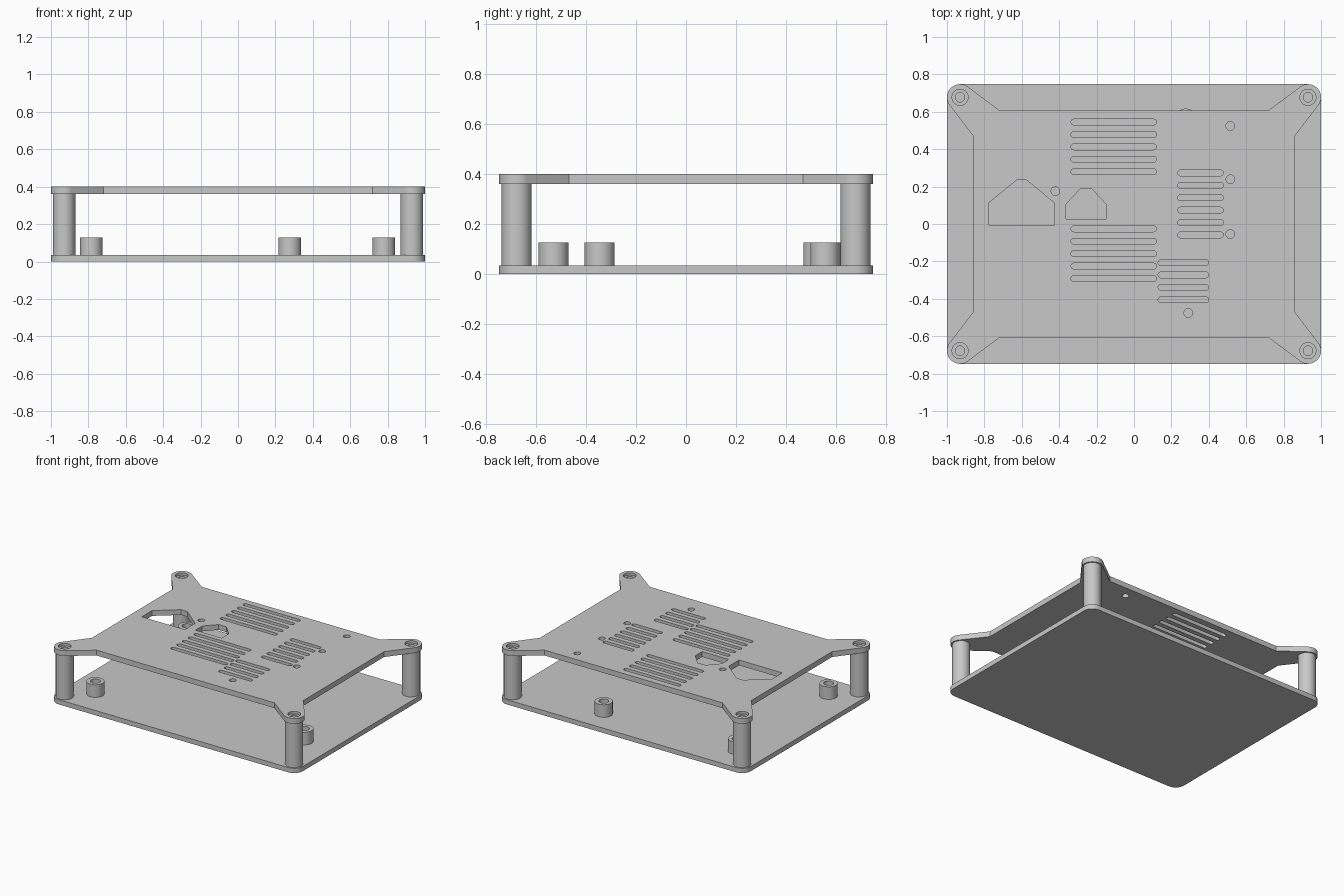
import bpy
import bmesh
from math import cos, sin, pi, radians
from mathutils import Matrix

cube = bpy.data.objects.get("Cube")
if cube:
    bpy.data.objects.remove(cube, do_unlink=True)

grey = bpy.data.materials.new("plain grey")
grey.use_nodes = True
GREY = (0.58, 0.58, 0.58, 1)
grey.diffuse_color = GREY
grey.node_tree.nodes["Principled BSDF"].inputs["Base Color"].default_value = GREY

BASE_TOP, PLATE_LOW, PLATE_TOP = 0.035, 0.361, 0.40
CX, CY, CORNER_R = 0.93, 0.6775, 0.07
BORE_R, SCREW_R = 0.043, 0.025


def arc(x, y, r, start, end, steps):
    angles = [radians(start + (end - start) * i / steps) for i in range(steps + 1)]
    return [(x + r * cos(a), y + r * sin(a)) for a in angles]


def circle(x, y, r, n=40):
    return [(x + r * cos(2 * pi * i / n), y + r * sin(2 * pi * i / n)) for i in range(n)]


def slot(x0, x1, y, r=0.0155):
    return arc(x1 - r, y, r, -90, 90, 10) + arc(x0 + r, y, r, 90, 270, 10)


def finish(name, bm):
    bmesh.ops.remove_doubles(bm, verts=bm.verts, dist=0.0001)
    bmesh.ops.recalc_face_normals(bm, faces=bm.faces)
    mesh = bpy.data.meshes.new(name)
    bm.to_mesh(mesh)
    bm.free()
    mesh.materials.append(grey)
    obj = bpy.data.objects.new(name, mesh)
    bpy.context.collection.objects.link(obj)
    bpy.ops.object.select_all(action="DESELECT")
    bpy.context.view_layer.objects.active = obj
    obj.select_set(True)
    bpy.ops.object.shade_smooth_by_angle(angle=radians(30))


def plate(name, loops, z0, z1):
    """Flat sheet: the first loop is the outline, the others are holes."""
    curve = bpy.data.curves.new(name, "CURVE")
    curve.dimensions = "2D"
    curve.fill_mode = "BOTH"
    curve.extrude = (z1 - z0) / 2
    for loop in loops:
        spline = curve.splines.new("POLY")
        spline.points.add(len(loop) - 1)
        for point, (x, y) in zip(spline.points, loop):
            point.co = (x, y, 0, 1)
        spline.use_cyclic_u = True
    temp = bpy.data.objects.new(name + " outline", curve)
    bpy.context.collection.objects.link(temp)
    bpy.context.view_layer.update()
    mesh = bpy.data.meshes.new_from_object(
        temp.evaluated_get(bpy.context.evaluated_depsgraph_get()))
    bm = bmesh.new()
    bm.from_mesh(mesh)
    bm.transform(Matrix.Translation((0, 0, (z0 + z1) / 2)))
    bpy.data.objects.remove(temp, do_unlink=True)
    bpy.data.meshes.remove(mesh)
    finish(name, bm)


def lathe(name, x, y, profile):
    bm = bmesh.new()
    verts = [bm.verts.new((r, 0, z)) for r, z in profile]
    edges = [bm.edges.new(pair) for pair in zip(verts, verts[1:])]
    bmesh.ops.spin(bm, geom=verts + edges, cent=(0, 0, 0), axis=(0, 0, 1),
                   angle=2 * pi, steps=40)
    bm.transform(Matrix.Translation((x, y, 0)))
    finish(name, bm)


def four_corners(quarter):
    """Mirror the +x +y corner path into a full counter-clockwise outline."""
    loop = []
    for sx, sy in ((1, 1), (-1, 1), (-1, -1), (1, -1)):
        path = quarter if sx * sy > 0 else quarter[::-1]
        loop += [(sx * x, sy * y) for x, y in path]
    return loop


# Base sheet with rounded corners
plate("base_plate", [four_corners(arc(CX, CY, CORNER_R, 0, 90, 12))], 0, BASE_TOP)

# Top sheet: recessed sides and four rounded ears
outline = four_corners([(0.857, 0.467)] + arc(CX, CY, CORNER_R, -36, 127, 24) + [(0.72, 0.608)])
holes = [circle(sx * CX, sy * CY, BORE_R) for sx in (-1, 1) for sy in (-1, 1)]

# Ventilation slots: x range, top row, row count
for x0, x1, top, rows in ((-0.337, 0.12, 0.545, 5), (-0.337, 0.12, -0.026, 5),
                          (0.234, 0.478, 0.273, 6), (0.129, 0.399, -0.206, 4)):
    holes += [slot(x0, x1, top - 0.0663 * i) for i in range(rows)]

# Small round holes
for x, y in ((0.515, 0.524), (0.515, 0.239), (0.515, -0.054), (0.29, -0.476), (-0.42, 0.176)):
    holes.append(circle(x, y, 0.023))


# House-shaped connector openings
def house(x0, x1, y0, eave, ridge, flat):
    mid = (x0 + x1) / 2
    return [(x0, y0), (x1, y0), (x1, eave), (mid + flat, ridge), (mid - flat, ridge), (x0, eave)]


holes.append(house(-0.776, -0.426, -0.006, 0.113, 0.235, 0.026))
holes.append(house(-0.364, -0.149, 0.026, 0.105, 0.187, 0.031))
plate("top_plate", [outline] + holes, PLATE_LOW, PLATE_TOP)

# Corner posts, each with a collar filling the lower part of the screw recess
SEAT = PLATE_TOP - 0.018
for sx, side in ((1, "left"), (-1, "right")):
    for sy, end in ((-1, "front"), (1, "back")):
        lathe(f"{end}_{side}_post", sx * CX, sy * CY, [
            (0.06, BASE_TOP), (0.06, PLATE_LOW), (BORE_R, PLATE_LOW), (BORE_R, SEAT),
            (SCREW_R, SEAT), (SCREW_R, BASE_TOP + 0.005), (0, BASE_TOP + 0.005)])

# Short hollow standoffs on the base
for i, (x, y) in enumerate(((-0.785, -0.53), (-0.785, 0.53), (0.277, 0.557), (0.78, -0.345))):
    lathe(f"standoff_{i + 1}", x, y, [
        (0.06, BASE_TOP), (0.06, 0.127), (0.033, 0.127),
        (0.033, BASE_TOP + 0.005), (0, BASE_TOP + 0.005)])
